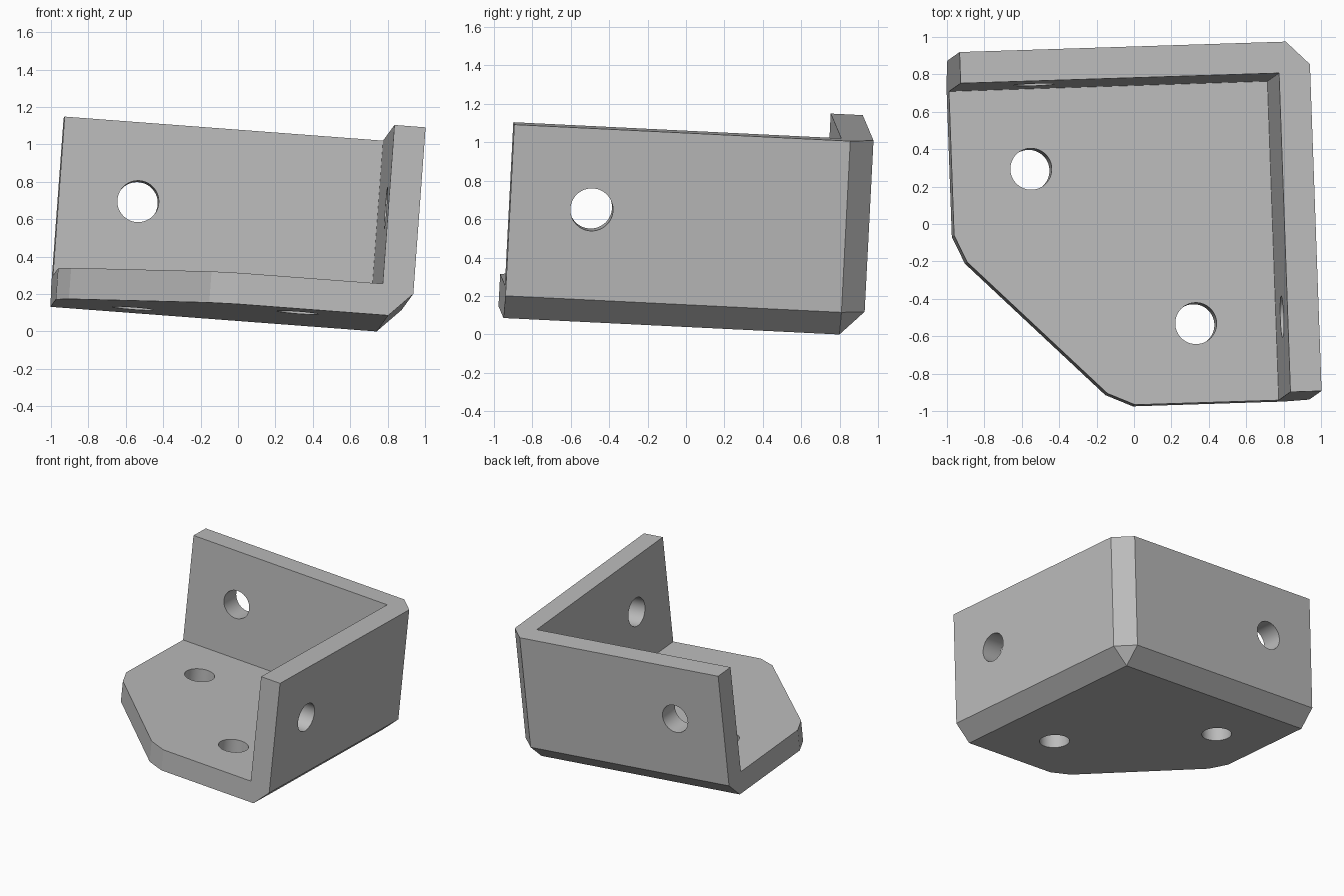
import bpy
import bmesh
from mathutils import Matrix, Vector

if "Cube" in bpy.data.objects:
    bpy.data.objects.remove(bpy.data.objects["Cube"], do_unlink=True)

SIDE, HEIGHT, WALL, CHAMFER = 1.875, 1.019, 0.167, 0.125
HOLE_NEAR, HOLE_FAR, HOLE_RADIUS = 0.596, 1.45, 0.111

grey = bpy.data.materials.new("plain grey")
grey.use_nodes = True
colour = (0.5, 0.5, 0.5, 1)
grey.diffuse_color = colour
grey.node_tree.nodes["Principled BSDF"].inputs["Base Color"].default_value = colour


def make_object(name, bm):
    bmesh.ops.recalc_face_normals(bm, faces=bm.faces)
    mesh = bpy.data.meshes.new(name)
    bm.to_mesh(mesh)
    bm.free()
    mesh.materials.append(grey)
    obj = bpy.data.objects.new(name, mesh)
    bpy.context.collection.objects.link(obj)
    return obj


def prism(name, outline, bottom, top):
    bm = bmesh.new()
    face = bm.faces.new([bm.verts.new((x, y, bottom)) for x, y in outline])
    grown = bmesh.ops.extrude_face_region(bm, geom=[face])["geom"]
    verts = [g for g in grown if isinstance(g, bmesh.types.BMVert)]
    bmesh.ops.translate(bm, verts=verts, vec=(0, 0, top - bottom))
    return make_object(name, bm)


def drill(name, centre, axis):
    bm = bmesh.new()
    turn = Vector(axis).to_track_quat("Z", "Y").to_matrix().to_4x4()
    bmesh.ops.create_cone(bm, cap_ends=True, segments=64, radius1=HOLE_RADIUS,
                          radius2=HOLE_RADIUS, depth=0.8,
                          matrix=Matrix.Translation(centre) @ turn)
    return make_object(name, bm)


# Solid block whose outer back corner sits at the local origin
bracket = prism("corner_bracket",
                [(0, 0), (-SIDE, 0), (-SIDE, -SIDE), (0, -SIDE)], 0, HEIGHT)

# Chamfer the three edges that meet at the outer corner
bm = bmesh.new()
bm.from_mesh(bracket.data)
corner = min(bm.verts, key=lambda v: v.co.length)
bmesh.ops.bevel(bm, geom=list(corner.link_edges), offset=CHAMFER,
                segments=1, affect="EDGES", profile=0.5)
bmesh.ops.recalc_face_normals(bm, faces=bm.faces)
bm.to_mesh(bracket.data)
bm.free()

# Hollow between the walls, clipped floor corner, and the four screw holes
cutters = [
    prism("hollow_cutter", [(-WALL, -WALL), (-3, -WALL), (-3, -3), (-WALL, -3)], WALL, 2),
    prism("floor_corner_cutter", [(-1.94, -0.792), (-1.81, -1.083), (-1.083, -1.81),
                                  (-0.792, -1.94), (-2.4, -2.4)], -1, 0.6),
    drill("back_wall_drill", (-HOLE_FAR, 0, HOLE_NEAR), (0, 1, 0)),
    drill("side_wall_drill", (0, -HOLE_FAR, HOLE_NEAR), (1, 0, 0)),
    drill("floor_left_drill", (-HOLE_FAR, -HOLE_NEAR, 0), (0, 0, 1)),
    drill("floor_right_drill", (-HOLE_NEAR, -HOLE_FAR, 0), (0, 0, 1)),
]
bpy.ops.object.select_all(action="DESELECT")
bracket.select_set(True)
bpy.context.view_layer.objects.active = bracket
for cutter in cutters:
    cutter.hide_render = True
    mod = bracket.modifiers.new(cutter.name, "BOOLEAN")
    mod.operation = "DIFFERENCE"
    mod.solver = "EXACT"
    mod.object = cutter
    bpy.ops.object.modifier_apply(modifier=mod.name)
    bpy.data.objects.remove(cutter, do_unlink=True)

# Tilt the bracket, then centre it and stand it on the ground
u = Vector((1, 0.032, -0.0755)).normalized()
w = u.cross(Vector((-0.037, 1, -0.049))).normalized()
tilt = Matrix((u, w.cross(u), w)).transposed()
bracket.data.transform(tilt.to_4x4())
points = [v.co for v in bracket.data.vertices]
low = Vector([min(p[i] for p in points) for i in range(3)])
high = Vector([max(p[i] for p in points) for i in range(3)])
middle = (low + high) / 2
bracket.data.transform(Matrix.Translation((-middle.x, -middle.y, -low.z)))

# Smooth hole walls, crisp everywhere else
bpy.ops.object.shade_smooth_by_angle(angle=0.26)
